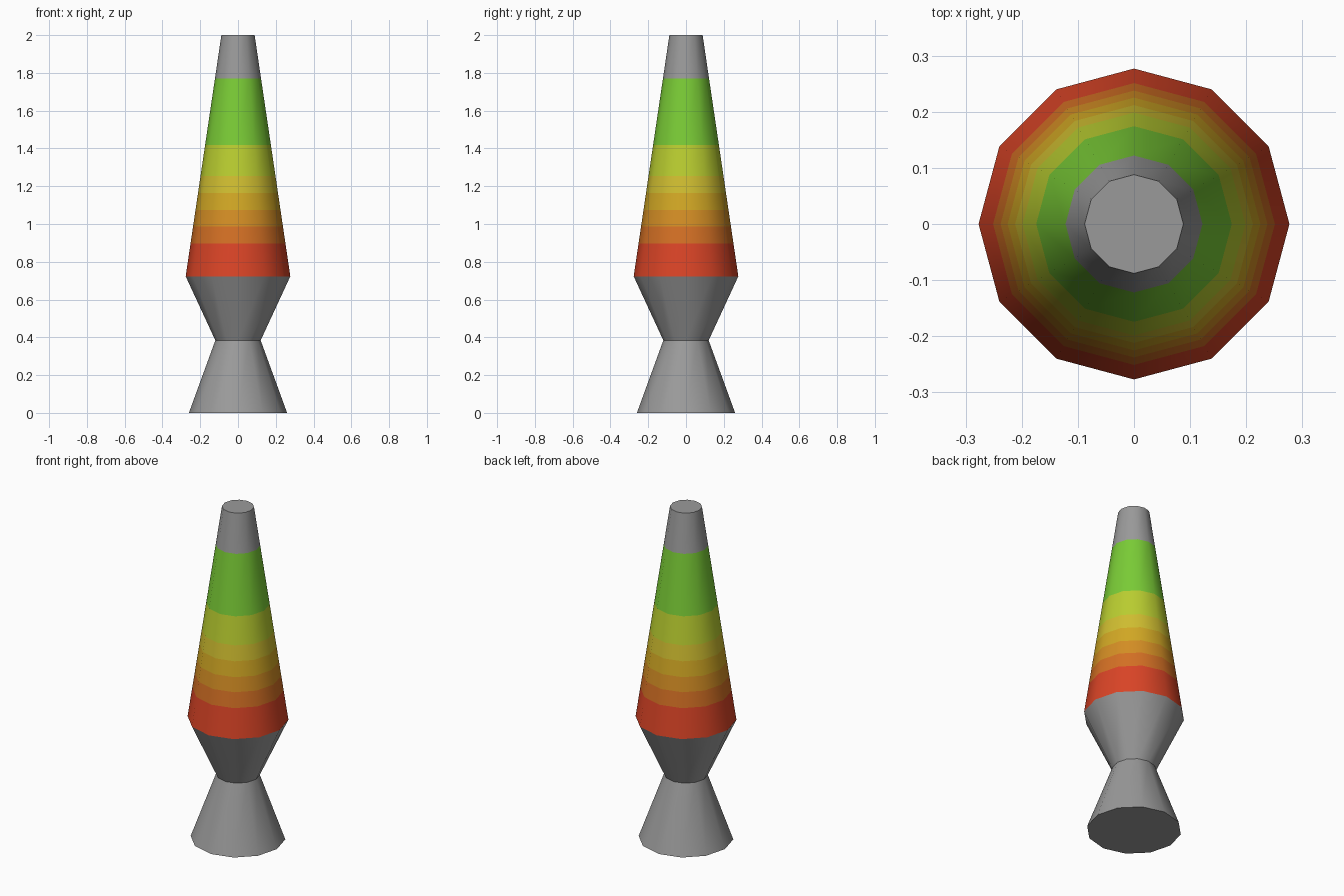
import bpy, bmesh, math

if "Cube" in bpy.data.objects:
    bpy.data.objects.remove(bpy.data.objects["Cube"])

SIDES = 12


def srgb(r, g, b):
    """0-255 display colour to linear RGBA."""
    def lin(c):
        c /= 255
        return c / 12.92 if c <= 0.04045 else ((c + 0.055) / 1.055) ** 2.4
    return (lin(r), lin(g), lin(b), 1.0)


def material(name, rgb):
    m = bpy.data.materials.new(name)
    m.diffuse_color = srgb(*rgb)
    m.use_nodes = True
    m.node_tree.nodes["Principled BSDF"].inputs["Base Color"].default_value = m.diffuse_color
    return m


def lathe(name, profile, materials, cap_bottom=False, cap_top=False):
    """Revolve (radius, height) points; ring i uses material i (or the last one)."""
    bm = bmesh.new()
    rings = [[bm.verts.new((r * math.cos(2 * math.pi * k / SIDES),
                            r * math.sin(2 * math.pi * k / SIDES), z))
              for k in range(SIDES)] for r, z in profile]
    for i, (low, high) in enumerate(zip(rings, rings[1:])):
        for k in range(SIDES):
            n = (k + 1) % SIDES
            f = bm.faces.new((low[k], low[n], high[n], high[k]))
            f.material_index = min(i, len(materials) - 1)
    if cap_bottom:
        bm.faces.new(rings[0][::-1])
    if cap_top:
        bm.faces.new(rings[-1]).material_index = len(materials) - 1
    mesh = bpy.data.meshes.new(name)
    bm.to_mesh(mesh)
    bm.free()
    for m in materials:
        mesh.materials.append(m)
    obj = bpy.data.objects.new(name, mesh)
    bpy.context.collection.objects.link(obj)
    # Smooth round the sides, sharp at the waist and end caps
    bpy.ops.object.select_all(action='DESELECT')
    obj.select_set(True)
    bpy.context.view_layer.objects.active = obj
    bpy.ops.object.shade_smooth_by_angle(angle=math.radians(40))
    return obj


grey = material("metal grey", (154, 154, 154))
bands = [
    (0.898, material("red", (218, 68, 38))),
    (0.988, material("dark orange", (212, 112, 36))),
    (1.073, material("orange", (212, 142, 36))),
    (1.163, material("gold", (210, 168, 36))),
    (1.253, material("yellow", (208, 190, 48))),
    (1.417, material("yellow green", (186, 206, 48))),
    (1.770, material("green", (122, 204, 54))),
]

# Straight taper shared by the glass and the cap
R0, Z0, R1, Z1 = 0.277, 0.723, 0.088, 2.0


def taper(z):
    return (R0 + (R1 - R0) * (z - Z0) / (Z1 - Z0), z)


# Hourglass stand
lathe("stand", [(0.26, 0.0), (0.12, 0.384), (R0, Z0)], [grey], cap_bottom=True)

# Coloured glass bottle, one ring of faces per band
lathe("glass", [taper(Z0)] + [taper(z) for z, _ in bands], [m for _, m in bands])

# Top cap
lathe("cap", [taper(bands[-1][0]), taper(Z1)], [grey], cap_top=True)
